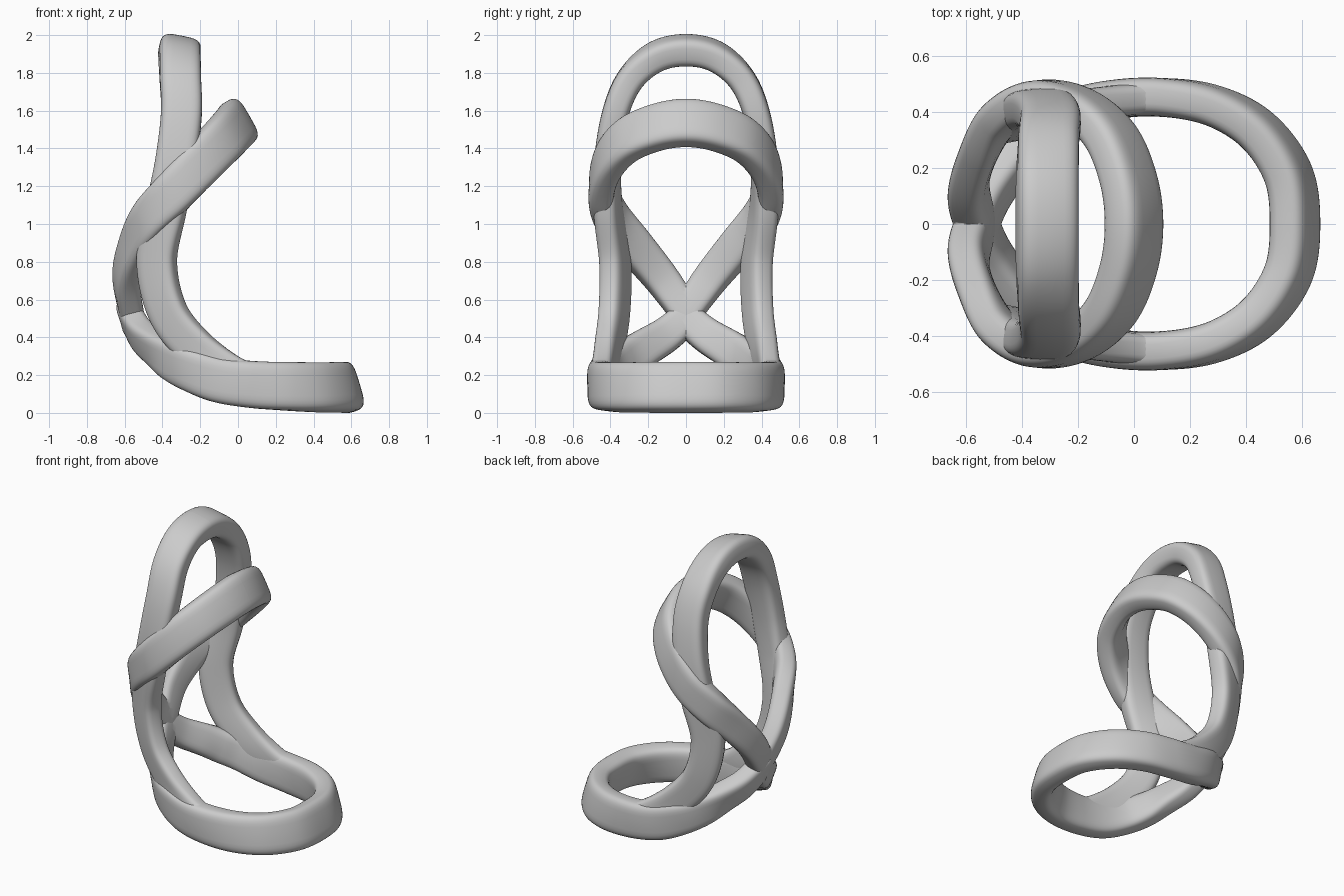
import bpy, bmesh
from math import cos, sin, pi, copysign
from mathutils import Vector

old = bpy.data.objects.get("Cube")
if old:
    bpy.data.objects.remove(old, do_unlink=True)

grey = bpy.data.materials.new("plain grey")
grey.use_nodes = True
grey.diffuse_color = (0.6, 0.6, 0.6, 1)
grey.node_tree.nodes["Principled BSDF"].inputs["Base Color"].default_value = (0.6, 0.6, 0.6, 1)


def spline(points, steps=14):
    """Smooth curve through the points, as (point, tangent) pairs."""
    pts = [points[0] * 2 - points[1]] + points + [points[-1] * 2 - points[-2]]
    out = []
    for i in range(1, len(pts) - 2):
        a, b, c, d = pts[i - 1:i + 3]
        last = i == len(pts) - 3
        for s in range(steps + last):
            t = s / steps
            p = (b * 2 + (c - a) * t + (a * 2 - b * 5 + c * 4 - d) * t**2
                 + (b * 3 - a - c * 3 + d) * t**3) / 2
            v = (c - a) + (a * 2 - b * 5 + c * 4 - d) * 2 * t + (b * 3 - a - c * 3 + d) * 3 * t**2
            out.append((p, v.normalized()))
    return out


def band(name, path, normals, width, thickness, sides=32):
    """Sweep a rounded strip along half the loop, then mirror it across y = 0."""
    centre = spline([Vector(p) for p in path])
    facing = spline([Vector(n).normalized() for n in normals])
    bm = bmesh.new()
    rings = []
    for i, ((p, tangent), (n, _)) in enumerate(zip(centre, facing)):
        n = (n - tangent * n.dot(tangent)).normalized()
        across = tangent.cross(n)
        f = i / (len(centre) - 1)
        w = (width[0] + (width[1] - width[0]) * f**2) / 2
        h = (thickness[0] + (thickness[1] - thickness[0]) * f) / 2
        ring = []
        for k in range(sides):
            c, s = cos(2 * pi * k / sides), sin(2 * pi * k / sides)
            u = copysign(abs(c)**0.5, c) * w
            v = copysign(abs(s)**0.6, s) * h
            ring.append(bm.verts.new(p + across * u + n * v))
        rings.append(ring)
    for r, q in zip(rings, rings[1:]):
        for k in range(sides):
            j = (k + 1) % sides
            bm.faces.new((r[k], r[j], q[j], q[k]))
    bm.faces.new(rings[0])
    bm.faces.new(rings[-1][::-1])
    bmesh.ops.recalc_face_normals(bm, faces=bm.faces)
    # trim at the centre plane so both halves meet cleanly
    bmesh.ops.bisect_plane(bm, geom=bm.verts[:] + bm.edges[:] + bm.faces[:],
                           plane_co=(0, 0, 0), plane_no=(0, -1, 0), clear_outer=True)
    mesh = bpy.data.meshes.new(name)
    bm.to_mesh(mesh)
    bm.free()
    obj = bpy.data.objects.new(name, mesh)
    bpy.context.collection.objects.link(obj)
    mesh.materials.append(grey)
    mirror = obj.modifiers.new("mirror", 'MIRROR')
    mirror.use_axis = (False, True, False)
    mirror.merge_threshold = 0.002
    bpy.ops.object.select_all(action='DESELECT')
    obj.select_set(True)
    bpy.context.view_layer.objects.active = obj
    bpy.ops.object.shade_smooth_by_angle(angle=0.7)


# base ring: flat at the front, rising to the crossing at the back
band("base_ring",
     [(.55, -.18, .135), (.575, 0, .135), (.55, .18, .135), (.44, .335, .135), (.275, .425, .14),
      (.08, .453, .15), (-.1, .44, .175), (-.25, .395, .23), (-.35, .32, .28),
      (-.43, .225, .34), (-.51, .11, .41), (-.56, 0, .5), (-.6, -.11, .59)],
     [(1, -.35, .3), (1, 0, .3), (1, .35, .3), (.75, .65, .2), (.4, 1, .1),
      (0, 1, 0), (-.2, 1, -.05), (-.4, .9, -.15), (-.6, .75, -.2),
      (-.8, .5, -.3), (-1, .25, -.3), (-1, 0, -.25), (-1, 0, -.25)],
     (.27, .15), (.145, .13))

# upper ring: tilted hoop dropping to the same crossing
band("upper_ring",
     [(-.02, -.16, 1.51), (0, 0, 1.535), (-.02, .16, 1.51), (-.085, .315, 1.44), (-.2, .415, 1.32),
      (-.34, .445, 1.17), (-.465, .39, 1.03), (-.545, .27, .88),
      (-.59, .13, .71), (-.565, 0, .53), (-.53, -.13, .35)],
     [(.8, -.4, .45), (.87, 0, .5), (.8, .4, .45), (.6, .8, .3), (.25, 1, .1),
      (-.1, 1, 0), (-.5, .8, 0), (-.8, .5, 0),
      (-1, .25, -.1), (-1, 0, -.25), (-1, -.1, -.3)],
     (.26, .14), (.145, .13))

# tall arch: rises over the top and sweeps down into the base ring
band("tall_arch",
     [(-.31, -.16, 1.885), (-.31, 0, 1.92), (-.31, .16, 1.885), (-.305, .295, 1.765),
      (-.3, .375, 1.58), (-.33, .415, 1.33), (-.38, .412, 1.08), (-.43, .375, .8),
      (-.37, .38, .53), (-.22, .41, .34), (-.03, .445, .2), (.12, .455, .15)],
     [(.2, -.4, 1), (.2, 0, 1), (.2, .4, 1), (.05, .75, .65),
      (0, 1, .25), (-.1, 1, 0), (-.25, 1, 0), (-.45, 1, 0),
      (-.45, 1, -.1), (-.3, 1, -.1), (0, 1, 0), (0, 1, 0)],
     (.22, .2), (.16, .11))
